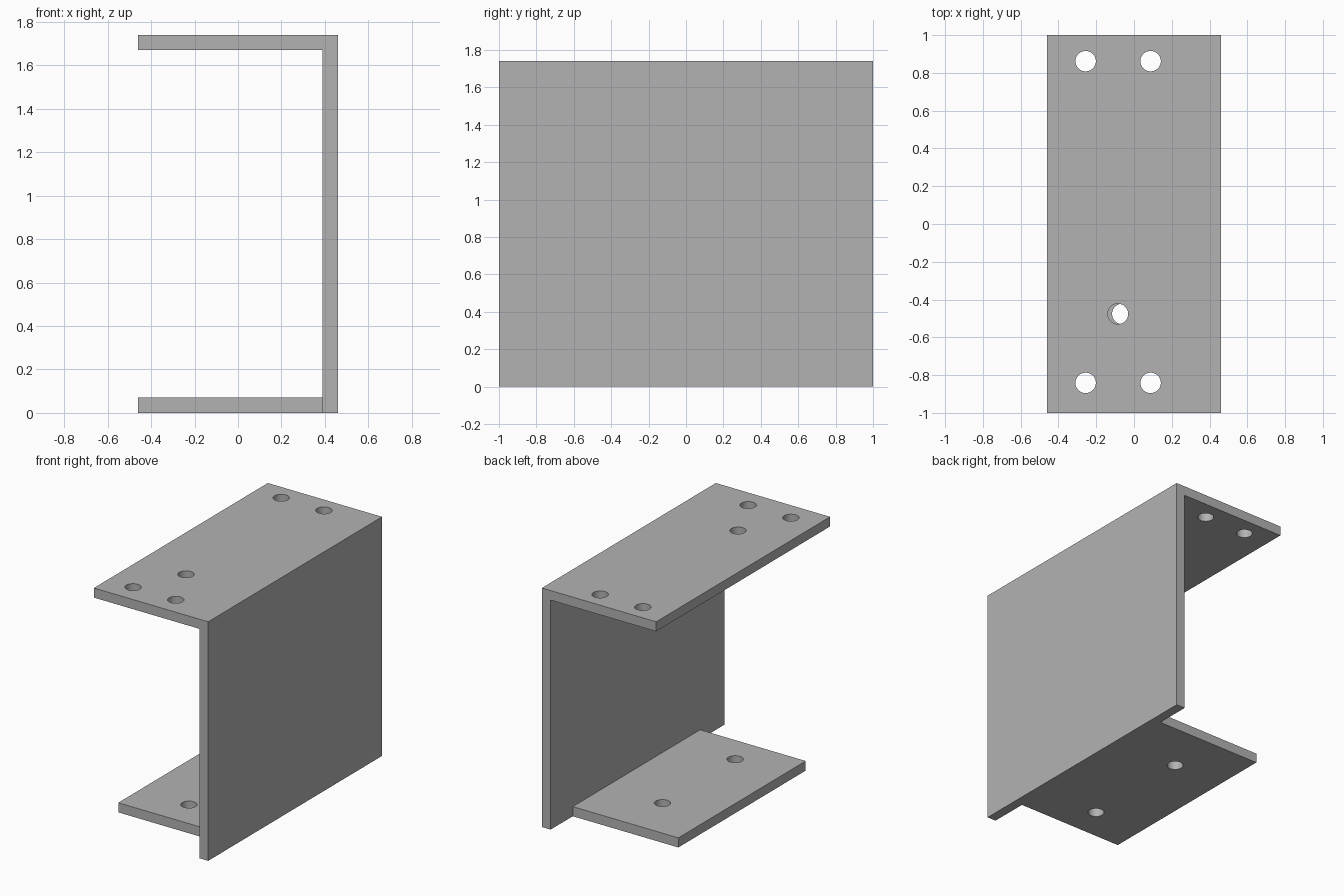
import bpy

cube = bpy.data.objects.get("Cube")
if cube:
    bpy.data.objects.remove(cube, do_unlink=True)

# Single plain grey
grey = bpy.data.materials.new("plain grey")
grey.use_nodes = True
colour = (0.45, 0.45, 0.45, 1)
grey.diffuse_color = colour
grey.node_tree.nodes["Principled BSDF"].inputs["Base Color"].default_value = colour

X0, X1 = -0.46, 0.46      # outer width
HEIGHT, THICK = 1.74, 0.07
INNER = X1 - THICK        # inner face of the upright
HOLE_RADIUS = 0.054


def extrude_profile(name, profile, y0, y1):
    """Prism from an (x, z) outline running along y."""
    n = len(profile)
    verts = [(x, y, z) for y in (y0, y1) for x, z in profile]
    faces = [tuple(range(n)), tuple(reversed(range(n, 2 * n)))]
    faces += [(i, i + n, (i + 1) % n + n, (i + 1) % n) for i in range(n)]
    mesh = bpy.data.meshes.new(name)
    mesh.from_pydata(verts, [], faces)
    mesh.materials.append(grey)
    obj = bpy.data.objects.new(name, mesh)
    bpy.context.collection.objects.link(obj)
    return obj


def drill(obj, z, points):
    """Cut vertical round holes through a plate centred at height z."""
    for i, (x, y) in enumerate(points):
        bpy.ops.mesh.primitive_cylinder_add(
            vertices=48, radius=HOLE_RADIUS, depth=THICK * 3, location=(x, y, z))
        cutter = bpy.context.object
        cutter.name = f"{obj.name}_hole_cutter_{i + 1}"
        cutter.data.materials.append(grey)
        cutter.hide_render = True
        mod = obj.modifiers.new("hole", "BOOLEAN")
        mod.operation = "DIFFERENCE"
        mod.solver = "EXACT"
        mod.object = cutter
        bpy.context.view_layer.objects.active = obj
        bpy.ops.object.modifier_apply(modifier=mod.name)
        bpy.data.objects.remove(cutter, do_unlink=True)
    bpy.ops.object.select_all(action="DESELECT")
    obj.select_set(True)
    bpy.context.view_layer.objects.active = obj
    bpy.ops.object.shade_smooth_by_angle()


# Upright wall and top plate, one angled piece
TOP = HEIGHT - THICK
angle = extrude_profile("upright_and_top_plate", [
    (X0, TOP), (INNER, TOP), (INNER, 0), (X1, 0), (X1, HEIGHT), (X0, HEIGHT)], -1, 1)
corner_holes = [(x, y) for x in (-0.256, 0.088) for y in (-0.841, 0.862)]
drill(angle, HEIGHT - THICK / 2, corner_holes + [(-0.085, -0.476)])

# Shorter bottom plate, butted against the upright
base = extrude_profile("bottom_plate", [
    (X0, 0), (INNER, 0), (INNER, THICK), (X0, THICK)], -0.72, 0.745)
drill(base, THICK / 2, [(-0.062, -0.476), (-0.062, 0.36)])
